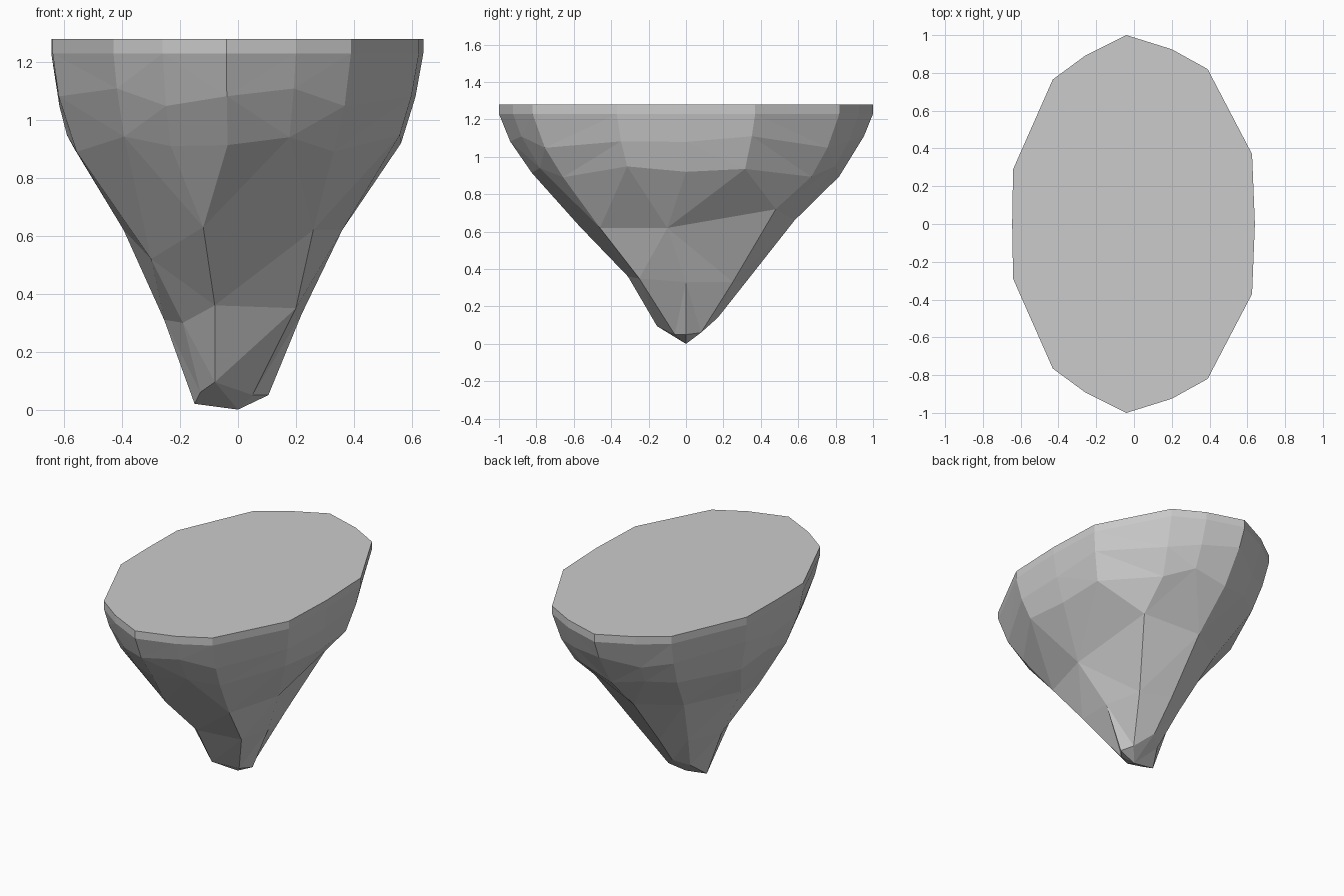
import bpy, bmesh, math

if "Cube" in bpy.data.objects:
    bpy.data.objects.remove(bpy.data.objects["Cube"])

# Top outline, one half (mirrored across y = 0), running counter-clockwise
HALF = [(.64, 0), (.625, .37), (.39, .82), (.2, .925), (-.04, 1),
        (-.26, .89), (-.43, .765), (-.64, .29), (-.645, 0)]
OUTLINE = HALF + [(x, -y) for x, y in HALF[-2:0:-1]]

# Side profile as scale of the outline: z, +x, -x, +y, -y
PROFILE = [(1.23, 1, 1, 1, 1), (1.07, .955, .965, .935, .935),
           (.92, .88, .905, .845, .83), (.82, .77, .79, .74, .73)]

# Tapering lower sections, eight corners each
LOWER = [
    [(.36, -.1, .62), (.32, .48, .72), (-.03, .58, .66), (-.28, .42, .66),
     (-.395, 0, .62), (-.3, -.32, .52), (-.12, -.57, .63), (.26, -.46, .62)],
    [(.22, 0, .33), (.165, .25, .33), (-.03, .32, .33), (-.17, .22, .33),
     (-.255, 0, .31), (-.19, -.18, .3), (-.08, -.31, .36), (.2, -.25, .35)],
    [(.105, 0, .05), (.07, .08, .06), (-.02, .17, .14), (-.1, .1, .1),
     (-.15, 0, .02), (-.13, -.08, .06), (-.08, -.155, .095), (.05, -.06, .05)],
]


def scaled(x, y, z):
    """Outline point moved inward to follow the side profile at height z."""
    for a, b in zip(PROFILE, PROFILE[1:]):
        if z >= b[0] or b is PROFILE[-1]:
            t = (a[0] - z) / (a[0] - b[0])
            px, nx, py, ny = [p + (q - p) * t for p, q in zip(a[1:], b[1:])]
            return (x * (px if x > 0 else nx), y * (py if y > 0 else ny), z)


bm = bmesh.new()

# Flat rim and two uneven shoulder rings
rings = [[bm.verts.new((x, y, 1.28)) for x, y in OUTLINE],
         [bm.verts.new((x, y, 1.23)) for x, y in OUTLINE]]
for z, amp, k in ((1.08, .035, 2.1), (.92, .03, 2.6)):
    rings.append([bm.verts.new(scaled(x, y, z + amp * math.sin(i * k)))
                  for i, (x, y) in enumerate(OUTLINE)])

# Lower rings use every second column, so each vertex is shared by two
for section in LOWER:
    vs = [bm.verts.new(p) for p in section]
    rings.append([vs[((i + 1) // 2) % 8] for i in range(16)])
tip = bm.verts.new((0, 0, 0))
rings.append([tip] * 16)

# Skin the rings together and cap the flat top
bm.faces.new(rings[0])
for a, b in zip(rings, rings[1:]):
    for i in range(16):
        j = (i + 1) % 16
        corners = list(dict.fromkeys((a[i], b[i], b[j], a[j])))
        if len(corners) > 2:
            bm.faces.new(corners)
sides = [f for f in bm.faces if len(f.verts) == 4]
bmesh.ops.triangulate(bm, faces=sides, quad_method='SHORT_EDGE')
bmesh.ops.recalc_face_normals(bm, faces=bm.faces)

mesh = bpy.data.meshes.new("floating_rock")
bm.to_mesh(mesh)
bm.free()
rock = bpy.data.objects.new("floating_rock", mesh)
bpy.context.collection.objects.link(rock)
